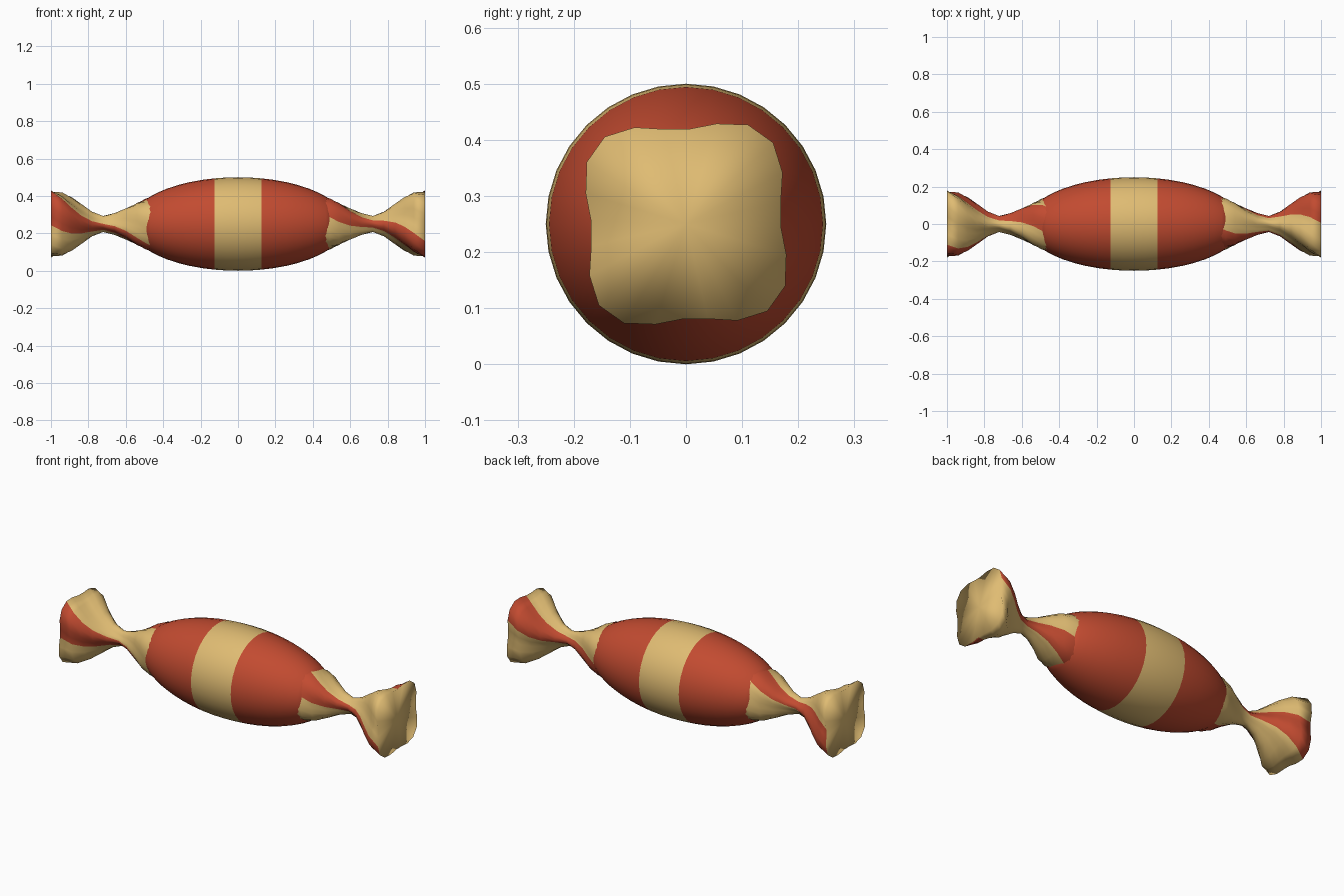
import bpy, bmesh
from math import sin, cos, radians, sqrt, pi

if "Cube" in bpy.data.objects:
    bpy.data.objects.remove(bpy.data.objects["Cube"])

CZ = 0.25  # height of the sweet's long axis


def material(name, rgb):
    m = bpy.data.materials.new(name)
    m.diffuse_color = (*rgb, 1)
    m.use_nodes = True
    m.node_tree.nodes["Principled BSDF"].inputs["Base Color"].default_value = m.diffuse_color
    return m


RED = material("red_foil", (0.54, 0.07, 0.03))
TAN = material("tan_foil", (0.74, 0.5, 0.17))


def loft(name, rings, color, caps):
    """Skin a list of point rings; color(ring, column) gives 0 red or 1 tan."""
    bm = bmesh.new()
    loops = [[bm.verts.new(p) for p in ring] for ring in rings]
    n = len(loops[0])
    for i in range(len(loops) - 1):
        for k in range(n):
            a, b = loops[i], loops[i + 1]
            f = bm.faces.new((a[k], a[(k + 1) % n], b[(k + 1) % n], b[k]))
            f.material_index = color(i, k)
    for loop, mat in caps:
        ring = loops[loop]
        centre = bm.verts.new(sum((v.co for v in ring), ring[0].co * 0) / n)
        for k in range(n):
            bm.faces.new((ring[k], ring[(k + 1) % n], centre)).material_index = mat
    bmesh.ops.recalc_face_normals(bm, faces=bm.faces)
    for f in bm.faces:
        f.smooth = True
    mesh = bpy.data.meshes.new(name)
    bm.to_mesh(mesh)
    bm.free()
    mesh.materials.append(RED)
    mesh.materials.append(TAN)
    obj = bpy.data.objects.new(name, mesh)
    bpy.context.collection.objects.link(obj)
    return obj


# Barrel-shaped body with a tan middle band
half = [0, 0.06, 0.125, 0.19, 0.26, 0.32, 0.38, 0.43, 0.47, 0.51]
xs = [-x for x in reversed(half[1:])] + half
rings = []
for x in xs:
    r = 0.25 * sqrt(1 - (x / 0.58) ** 2)
    rings.append([(x, r * cos(2 * pi * k / 32), CZ + r * sin(2 * pi * k / 32))
                  for k in range(32)])
loft("candy_body", rings,
     lambda i, k: 1 if abs(xs[i] + xs[i + 1]) / 2 < 0.125 else 0,
     [(0, 0), (-1, 0)])

# Twisted wrapper ends: (x, mean radius, squareness)
PROFILE = [(0.44, 0.147, 0.03), (0.49, 0.14, 0.05), (0.54, 0.12, 0.07),
           (0.60, 0.085, 0.09), (0.66, 0.055, 0.1), (0.72, 0.04, 0.1),
           (0.78, 0.06, 0.1), (0.84, 0.1, 0.11), (0.89, 0.138, 0.12),
           (0.94, 0.172, 0.12), (1.0, 0.191, 0.12)]


def wrapper(name, side, start):
    rings = []
    for x, r, amp in PROFILE:
        twist = 108 * (x - 0.47) / 0.53
        ring = []
        for k in range(24):
            a = start + twist + 15 * k
            rad = r * (1 + amp * cos(radians(4 * (a - twist + 108 - 48))))
            ring.append((side * x, side * rad * cos(radians(a)),
                         CZ + rad * sin(radians(a))))
        rings.append(ring)
    # two red stripes, four columns wide
    loft(name, rings, lambda i, k: 0 if k % 12 < 4 else 1, [(-1, 1)])


wrapper("right_wrapper_twist", 1, 100)
wrapper("left_wrapper_twist", -1, 70)
